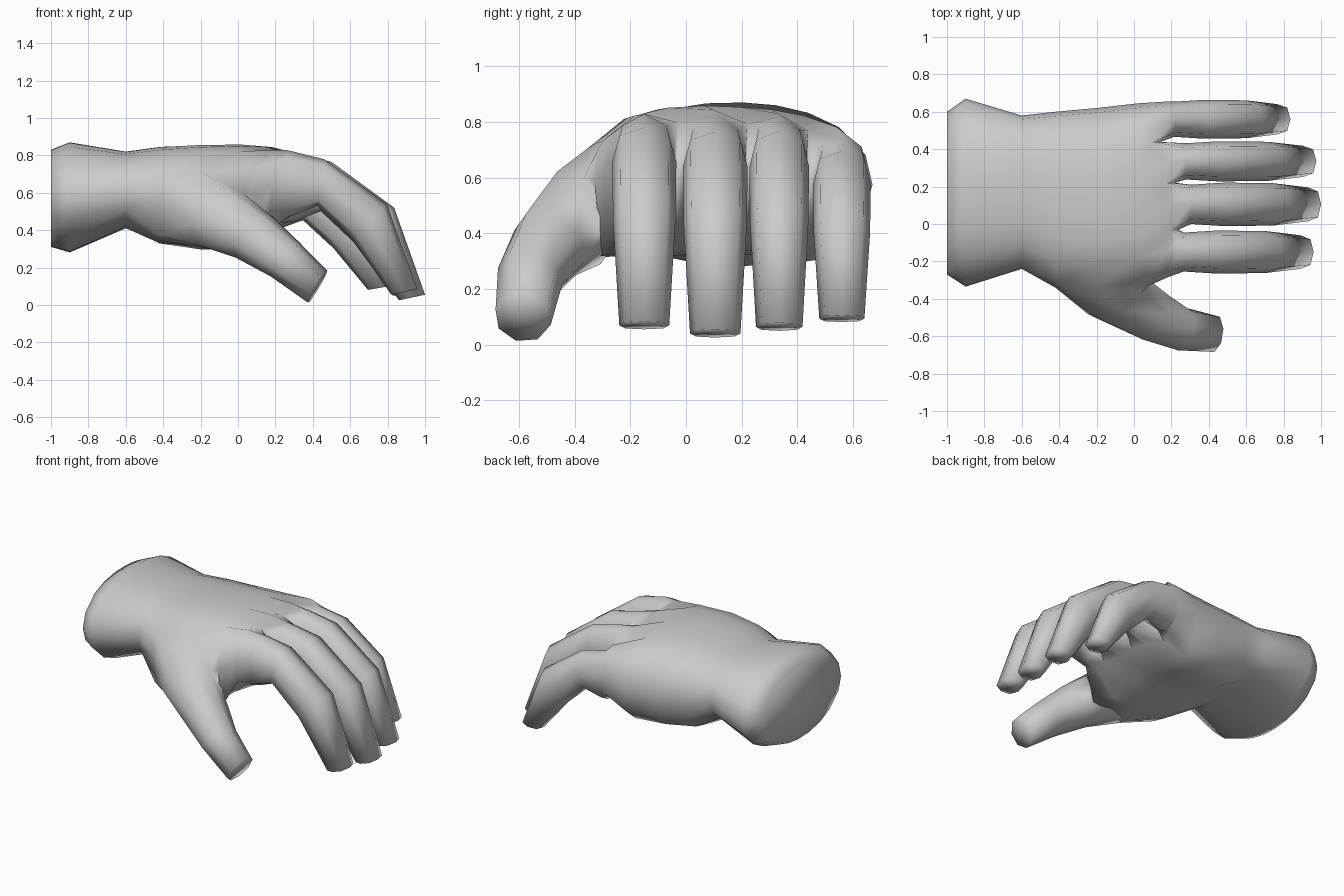
import bpy, bmesh, math
from mathutils import Vector

if "Cube" in bpy.data.objects:
    bpy.data.objects.remove(bpy.data.objects["Cube"])

bm = bmesh.new()

def bridge(a, b):
    """Quads between two closed rings of equal length."""
    n = len(a)
    for i in range(n):
        j = (i + 1) % n
        bm.faces.new((a[i], a[j], b[j], b[i]))

# Across-palm stations: every second one is a boundary between fingers
U = (-.94, -.70, -.457, -.19, .075, .31, .54, .76, .95)

def palm_ring(x, y0, y1, zb, zt, n, nb, tilt, hollow):
    """Rounded cross-section: 9 top points, far side, 9 bottom points, near side."""
    yc, hy, zc, hz = (y0 + y1) / 2, (y1 - y0) / 2, (zb + zt) / 2, (zt - zb) / 2
    arc = lambda u, e: hz * (1 - abs(u) ** e) ** (1 / e)
    pt = lambda u, z: bm.verts.new((x, yc + hy * u, zc + z - tilt * u))
    top = [pt(u, arc(u, n)) for u in U]
    far = pt(1, 0)
    bot = [pt(u, hollow * max(0, 1 - (u / .6) ** 2) - arc(u, nb)) for u in U]
    near = pt(-1, 0)
    return top + [far] + bot[::-1] + [near]

# Wrist and palm: x, y range, z range, squareness above and below, tilt, hollow
rings = [palm_ring(*s) for s in (
    (-1.0, -.27, .60, .31, .83, 2.2, 2, 0, 0),
    (-.90, -.335, .67, .28, .87, 2.2, 2, 0, 0),
    (-.60, -.24, .58, .41, .82, 2.4, 2.6, 0, 0),
    (-.42, -.34, .60, .31, .845, 2.5, 3.1, 0, .03),
    (-.20, -.37, .62, .28, .855, 2.6, 3.2, .01, .05),
    (.02, -.33, .645, .285, .855, 2.7, 3.3, .02, .06),
    (.18, -.285, .655, .41, .84, 2.9, 3.4, .025, .02))]
for a, b in zip(rings, rings[1:]):
    bridge(a, b)
bm.faces.new(rings[0])

# Thumb grows out of an opening in the near side of the palm
r0, r1, r2 = rings[3:6]
TOP, MID, BOT = 0, 19, 18
root = [r0[TOP], r1[TOP], r2[TOP], r2[MID], r2[BOT], r1[BOT], r0[BOT], r0[MID]]
for v in root[2:5]:
    v.co.x += .06
# Full ball of the thumb
for r, z in ((r0, .37), (r1, .31), (r2, .32)):
    r[BOT].co.z = z
bmesh.ops.delete(bm, geom=[r1[MID]], context='VERTS')
ANGLES = [math.radians(a) for a in (135, 90, 45, 0, -45, -90, -135, 180)]

def thumb_ring(centre, direction, radius):
    q = Vector((0, -1, 0)).rotation_difference(Vector(direction))
    ax, az = q @ Vector((1, 0, 0)), q @ Vector((0, 0, 1))
    c = Vector(centre)
    return [bm.verts.new(c + radius * (ax * math.cos(t) + az * math.sin(t))) for t in ANGLES]

prev = root
for c, d, r in (((-.09, -.385, .455), (.5, -.7, -.4), .185),
                ((.09, -.485, .36), (.65, -.45, -.6), .148),
                ((.25, -.56, .245), (.75, -.25, -.6), .12),
                ((.425, -.585, .098), (.85, -.1, -.5), .103)):
    ring = thumb_ring(c, d, r)
    bridge(prev, ring)
    prev = ring
bmesh.ops.poke(bm, faces=[bm.faces.new(prev)], offset=.02)

# Knuckle end of the palm: webs between the fingers
front = rings[-1]
top, bot = front[:9], front[10:19][::-1]
mid = [front[19]]
for k, x in ((2, .20), (4, .18), (6, .10)):
    top[k].co.x = x
    top[k].co.z -= .045
    bot[k].co.x = x + .02
    mid.append(bm.verts.new((x + .04, top[k].co.y, .6)))
mid.append(front[9])

# Finger sections: top x, z, bottom x, z, half width
FINGER = ((.29, .815, .30, .45, .102), (.49, .765, .455, .51, .113),
          (.825, .52, .64, .33, .11), (.99, .055, .85, .025, .088))
# Each finger: centre y, x scale and shift, z scale and shift, width scale, extra pad depth
FINGERS = ((-.15, 1, -.03, .98, .03, 1.02, 0), (.105, 1, .01, 1, 0, 1.03, 0),
           (.335, 1, -.015, .97, .025, .95, .01), (.56, .88, -.035, .83, .06, .92, .03))
for i, (yc, sx, dx, sz, dz, sw, pad) in enumerate(FINGERS):
    j = 2 * i
    prev = [top[j], top[j + 1], top[j + 2], mid[i + 1],
            bot[j + 2], bot[j + 1], bot[j], mid[i]]
    for n, (tx, tz, bx, bz, w) in enumerate(FINGER):
        t = Vector((tx * sx + dx, yc, tz * sz + dz))
        b = Vector((bx * sx + dx - pad * .6, yc, bz * sz + dz - (pad if n < 3 else 0)))
        c, half = (t + b) / 2, (t - b) / 2
        ring = []
        for a in ANGLES:
            k = 1.08 if abs(math.sin(2 * a)) > .5 else 1   # slightly squared corners
            ring.append(bm.verts.new(c + half * (k * math.sin(a))
                                     + Vector((0, w * sw * k * math.cos(a), 0))))
        bridge(prev, ring)
        prev = ring
    bm.faces.new(prev)

bmesh.ops.recalc_face_normals(bm, faces=bm.faces[:])
for f in bm.faces:
    f.smooth = True
mesh = bpy.data.meshes.new("hand")
bm.to_mesh(mesh)
bm.free()
hand = bpy.data.objects.new("hand", mesh)
bpy.context.collection.objects.link(hand)

# Single grey colour
grey = bpy.data.materials.new("light grey")
grey.diffuse_color = (.6, .6, .6, 1)
grey.use_nodes = True
grey.node_tree.nodes["Principled BSDF"].inputs["Base Color"].default_value = grey.diffuse_color
mesh.materials.append(grey)
